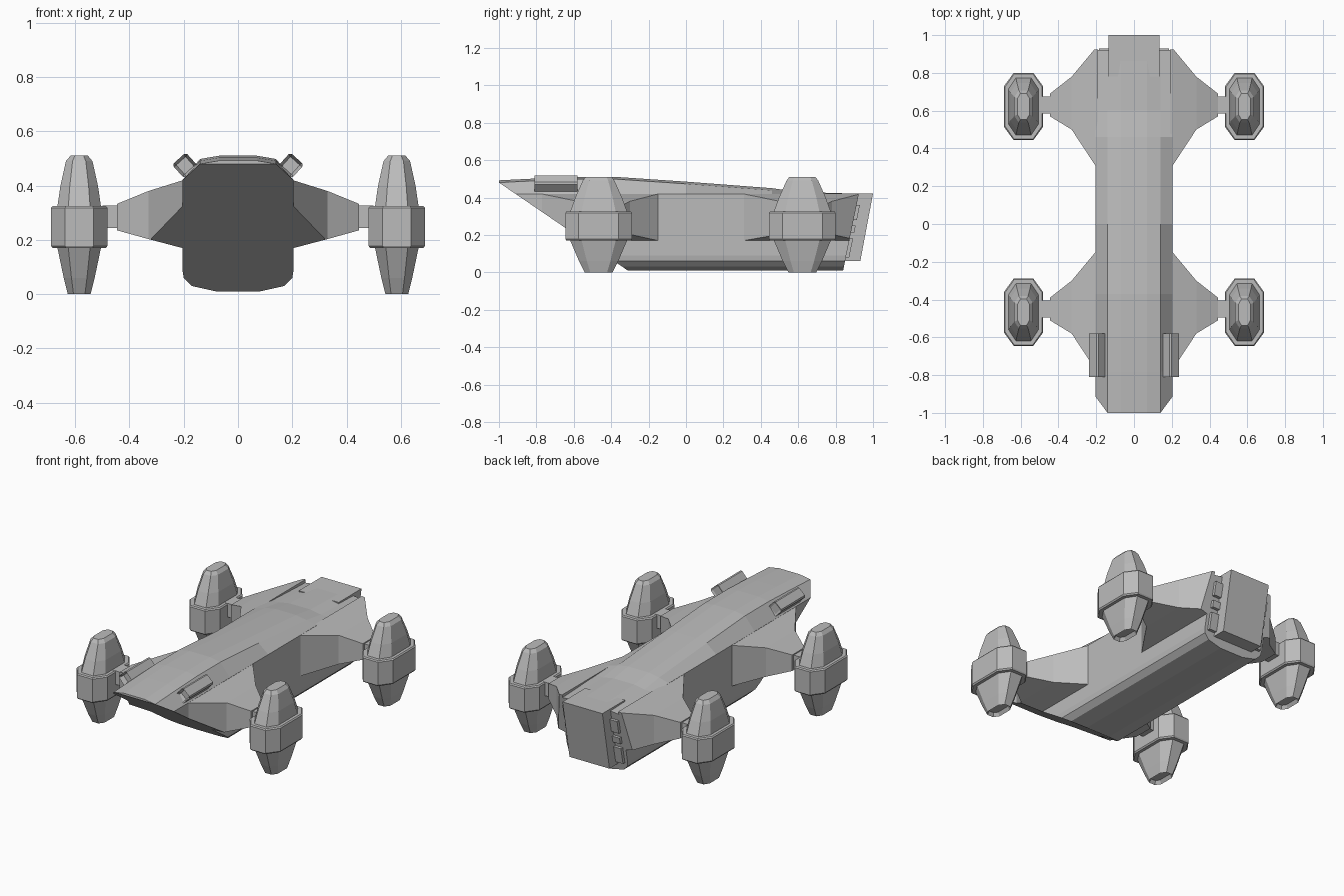
import bpy, bmesh
from math import radians
from mathutils import Vector, Matrix

if "Cube" in bpy.data.objects:
    bpy.data.objects.remove(bpy.data.objects["Cube"], do_unlink=True)

hull_grey = bpy.data.materials.new("hull_grey")
hull_grey.use_nodes = True
GREY = (0.5, 0.5, 0.5, 1)
hull_grey.diffuse_color = GREY
hull_grey.node_tree.nodes["Principled BSDF"].inputs["Base Color"].default_value = GREY

# Slanted planes that trim the nose and the tail: point, outward normal
NOSE_CUT = (Vector((0, -1, 0.48)), Vector((0, -0.43, -0.63)))
TAIL_CUT = (Vector((0, 0.92, 0.4)), Vector((0, 0.39, -0.08)))


def loft(rings):
    """Closed skin through rings of equal point count."""
    bm = bmesh.new()
    loops = [[bm.verts.new(p) for p in ring] for ring in rings]
    for a, b in zip(loops, loops[1:]):
        for i in range(len(a)):
            j = (i + 1) % len(a)
            bm.faces.new((a[i], a[j], b[j], b[i]))
    bm.faces.new(loops[0])
    bm.faces.new(loops[-1])
    bmesh.ops.recalc_face_normals(bm, faces=bm.faces)
    return bm


def trim(bm, plane):
    """Cut away everything outside a plane and cap the opening."""
    cut = bmesh.ops.bisect_plane(bm, geom=bm.verts[:] + bm.edges[:] + bm.faces[:],
                                 plane_co=plane[0], plane_no=plane[1], clear_outer=True)
    edges = [e for e in cut["geom_cut"] if isinstance(e, bmesh.types.BMEdge)]
    if edges:
        bmesh.ops.edgeloop_fill(bm, edges=edges)


def recess(bm, direction, width, depth):
    """Sink an inset panel into the end face pointing along a direction."""
    face = max(bm.faces, key=lambda f: f.normal.dot(direction) + f.calc_center_median().dot(direction))
    bmesh.ops.inset_region(bm, faces=[face], thickness=width)
    bmesh.ops.translate(bm, verts=face.verts, vec=-direction * depth)


def finish(name, bm):
    bmesh.ops.recalc_face_normals(bm, faces=bm.faces)
    mesh = bpy.data.meshes.new(name)
    bm.to_mesh(mesh)
    bm.free()
    mesh.materials.append(hull_grey)
    obj = bpy.data.objects.new(name, mesh)
    bpy.context.scene.collection.objects.link(obj)
    return obj


def octagon(cx, cy, z, hw, hl):
    """Stretched eight-sided plan outline."""
    a, b = hw * 0.5, hl * 0.6
    return [(cx + x, cy + y, z) for x, y in
            ((a, -hl), (hw, -b), (hw, b), (a, hl), (-a, hl), (-hw, b), (-hw, -b), (-a, -hl))]


def rectangle(x, y0, y1, z0, z1):
    return [(x, y0, z0), (x, y1, z0), (x, y1, z1), (x, y0, z1)]


# Main hull
def hull_section(y, top, shoulder):
    half = [(0.08, 0.01), (0.17, 0.03), (0.2, 0.06), (0.205, 0.09),
            (0.205, shoulder), (0.14, top - 0.012), (0.07, top)]
    return [(x, y, z) for x, z in half] + [(-x, y, z) for x, z in reversed(half)]


stations = [(-1, 0.492, 0.42), (-0.78, 0.503, 0.42), (-0.6, 0.51, 0.42), (-0.37, 0.51, 0.42),
            (0, 0.485, 0.42), (0.46, 0.45, 0.42), (0.6, 0.43, 0.415), (0.93, 0.42, 0.4)]
bm = loft([hull_section(*s) for s in stations])
trim(bm, NOSE_CUT)
trim(bm, TAIL_CUT)
finish("hull", bm)

# Slanted tail block
side = [(0.78, 0.422), (1.0, 0.422), (0.932, 0.06), (0.8, 0.06)]
finish("tail_block", loft([[(x, y, z) for y, z in side] for x in (-0.135, 0.135)]))


def nacelle(label, s, cy):
    cx = s * 0.585
    # Tapered pod with hollow lower end
    levels = [(0.0, 0.042, 0.075), (0.06, 0.057, 0.105), (0.17, 0.08, 0.152), (0.325, 0.08, 0.152),
              (0.4, 0.069, 0.125), (0.49, 0.049, 0.085), (0.51, 0.032, 0.07)]
    bm = loft([octagon(cx, cy, *lv) for lv in levels])
    recess(bm, Vector((0, 0, -1)), 0.014, 0.02)
    finish("pod_" + label, bm)
    # Collar around the pod
    collar = [(0.17, 0.098, 0.173), (0.178, 0.104, 0.178), (0.318, 0.104, 0.178), (0.325, 0.098, 0.173)]
    finish("collar_" + label, loft([octagon(cx, cy, *lv) for lv in collar]))


def arm(label, s, cy):
    # Tapered strut, trimmed flush with the nose and tail slopes
    bm = loft([rectangle(s * 0.19, cy - 0.34, cy + 0.32, 0.165, 0.421),
               rectangle(s * 0.205, cy - 0.32, cy + 0.3, 0.17, 0.419),
               rectangle(s * 0.33, cy - 0.13, cy + 0.15, 0.203, 0.38),
               rectangle(s * 0.445, cy - 0.06, cy + 0.06, 0.235, 0.333)])
    trim(bm, NOSE_CUT)
    trim(bm, TAIL_CUT)
    finish("arm_" + label, bm)
    # Narrow joint to the nacelle
    finish("joint_" + label, loft([rectangle(s * x, cy - 0.045, cy + 0.045, 0.243, 0.326)
                                   for x in (0.44, 0.5)]))


for s, hand in ((1, "left"), (-1, "right")):
    for end, arm_y, pod_y in (("front", -0.45, -0.467), ("rear", 0.63, 0.622)):
        arm(end + "_" + hand, s, arm_y)
        nacelle(end + "_" + hand, s, pod_y)

    # Tilted cannon housing with square muzzle
    r, c = 0.034, 0.026
    outline = [(r, -c), (r, c), (c, r), (-c, r), (-r, c), (-r, -c), (-c, -r), (c, -r)]
    bm = loft([[(x, y, z) for x, z in outline] for y in (-0.81, -0.58)])
    recess(bm, Vector((0, -1, 0)), 0.012, 0.03)
    recess(bm, Vector((0, 1, 0)), 0.012, 0.005)
    bmesh.ops.transform(bm, verts=bm.verts, matrix=Matrix.Translation((s * 0.195, 0, 0.474))
                        @ Matrix.Rotation(radians(s * 42), 4, 'Y'))
    finish("cannon_" + hand, bm)

    # Small hinge blocks beside the tail block
    for i, (z0, z1) in enumerate(((0.08, 0.18), (0.21, 0.25), (0.28, 0.36))):
        rings = [[(s * x, 0.838 + z * 0.205 + d, z) for x, d in
                  ((0.13, -0.03), (0.185, -0.03), (0.185, 0.018), (0.13, 0.018))] for z in (z0, z1)]
        finish(f"hinge_{hand}_{i + 1}", loft(rings))
